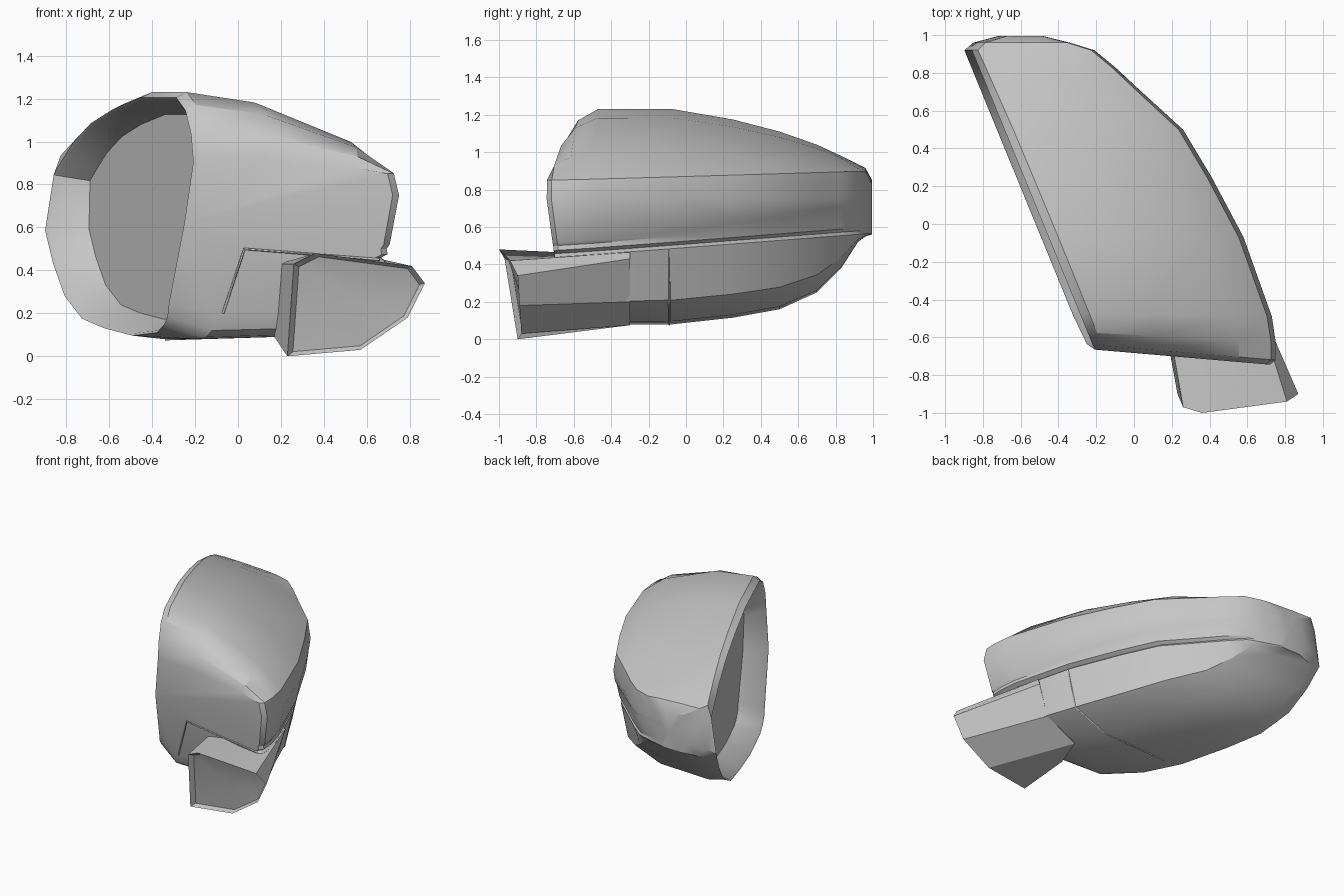
import bpy, bmesh
from mathutils import Vector

if "Cube" in bpy.data.objects:
    bpy.data.objects.remove(bpy.data.objects["Cube"])

grey = bpy.data.materials.new("plain_grey")
grey.use_nodes = True
grey.diffuse_color = (0.57, 0.57, 0.57, 1)
grey.node_tree.nodes["Principled BSDF"].inputs["Base Color"].default_value = grey.diffuse_color


def finish(bm, name):
    bmesh.ops.recalc_face_normals(bm, faces=bm.faces[:])
    mesh = bpy.data.meshes.new(name)
    bm.to_mesh(mesh)
    bm.free()
    mesh.materials.append(grey)
    obj = bpy.data.objects.new(name, mesh)
    bpy.context.collection.objects.link(obj)
    bpy.ops.object.select_all(action="DESELECT")
    obj.select_set(True)
    bpy.context.view_layer.objects.active = obj
    bpy.ops.object.shade_smooth_by_angle(angle=0.5)


def strip(bm, a, b, closed=False):
    """Quads between two vertex rows."""
    count = len(a)
    for i in range(count if closed else count - 1):
        j = (i + 1) % count
        bm.faces.new((a[i], a[j], b[j], b[i]))


def fan(bm, ring):
    """Cap a ring with triangles around its centre."""
    centre = bm.verts.new(sum((v.co for v in ring), Vector()) / len(ring))
    for i, v in enumerate(ring):
        bm.faces.new((v, ring[(i + 1) % len(ring)], centre))


def rim_x(y):
    return -0.85 + (0.9 - y) * 0.41


def section(y, rim, back, top, bottom, skew):
    """Open profile from upper rim, over the back, to lower rim."""
    crease = min(0.87 + 0.03 * y, top - 0.02)
    low = 0.49 + 0.077 * y
    ramp = min(1, max(0, (y + 0.1) / 0.2))
    step = (low + 0.06) * (1 - ramp) + (0.59 + 0.12 * y) * ramp
    ledge = 0.955 + 0.03 * ramp
    tip = 0.2 * max(0, y - 0.6)
    up = lambda g: crease + (top - crease) * g
    down = lambda g: bottom + (low - bottom) * g
    rows = [(0, top - 0.025 - tip), (0.05, up(1)), (0.36, up(0.87)), (0.8, up(0.38)),
            (0.975, crease), (1, 0.75), (ledge, step + 0.02), (ledge - 0.015, step),
            (0.945, low + 0.035), (0.91, low + 0.018), (0.935, low),
            (0.87, down(0.32)), (0.61, down(0.04)), (0.1, bottom)]
    points = [Vector((rim + (back - rim) * f, y + skew * (1.5 * max(0, 0.75 - z) - f), z))
              for f, z in rows]
    # Lower rim pulls back along the slanted opening near the front
    pull = 0.3 * max(0, -0.07 - y)
    points.append(Vector((rim - 0.41 * pull - 0.04, y + pull, down(0.04 + 2 * skew) + tip)))
    return points


# Housing: stations of y, back x, top z, bottom z, forward skew
stations = [
    (-0.665, 0.72, 0.93, 0.2, 0.08), (-0.64, 0.75, 1.06, 0.12, 0.08),
    (-0.575, 0.75, 1.17, 0.09, 0.05), (-0.47, 0.73, 1.23, 0.08, 0.02),
    (-0.07, 0.58, 1.23, 0.08, 0), (0.25, 0.41, 1.175, 0.115, 0),
    (0.5, 0.26, 1.11, 0.16, 0), (0.7, 0.04, 1.04, 0.25, 0),
    (0.83, -0.1, 0.98, 0.38, 0), (0.92, -0.21, 0.935, 0.52, 0)]
sections = [section(y, rim_x(y), *rest) for y, *rest in stations]
# Rounded far tip beyond the opening
sections.append(section(0.96, -0.81, -0.34, 0.915, 0.55, 0))
sections.append(section(0.995, -0.68, -0.48, 0.85, 0.56, 0))

bm = bmesh.new()
rows = [[bm.verts.new(p) for p in s] for s in sections]
for a, b in zip(rows, rows[1:]):
    strip(bm, a, b)
fan(bm, rows[-1])
for a, b in zip(rows[-3:], rows[-2:]):
    bm.faces.new((a[0], a[-1], b[-1], b[0]))

# Front face spreads from the middle of the near rim
near_rim = bm.verts.new((-0.25, -0.635, 0.62))
for a, b in zip(rows[0], rows[0][1:]):
    bm.faces.new((near_rim, a, b))

# Rim lip, recess wall and flat mirror plate
open_rows = rows[:-2]
rim = [r[0] for r in open_rows] + [r[-1] for r in reversed(open_rows)] + [near_rim]
centre = sum((v.co for v in rim), Vector()) / len(rim)
inward = Vector((0.925, 0.38, 0))


def inset(scale, depth, flatten):
    ring = []
    for v in rim:
        offset = (v.co - centre) * scale
        offset -= inward * offset.dot(inward) * flatten
        ring.append(bm.verts.new(centre + offset + inward * depth))
    return ring


lip, plate = inset(0.98, 0.01, 0), inset(0.86, 0.15, 1)
strip(bm, rim, lip, True)
strip(bm, lip, plate, True)
fan(bm, plate)
finish(bm, "mirror_housing")

# Mounting arm: root ring sunk into the lower cover, slanted end with a shallow recess
root = [(0.17, -0.57, 0.09), (0.19, -0.57, 0.43), (0.34, -0.57, 0.46), (0.61, -0.3, 0.465),
        (0.6, -0.3, 0.43), (0.53, -0.3, 0.2), (0.28, -0.3, 0.075)]
end = [(0.23, -0.9, 0), (0.26, -0.97, 0.43), (0.36, -1, 0.48), (0.81, -0.94, 0.42),
       (0.87, -0.9, 0.34), (0.79, -0.89, 0.18), (0.57, -0.88, 0.03)]
bm = bmesh.new()
rings = [[bm.verts.new(p) for p in ring] for ring in (root, end)]
middle = sum((v.co for v in rings[1]), Vector()) / len(end)
rings.append([bm.verts.new(v.co.lerp(middle, 0.08) + Vector((0, 0.03, 0))) for v in rings[1]])
for a, b in zip(rings, rings[1:]):
    strip(bm, a, b, True)
fan(bm, rings[0])
fan(bm, rings[-1])
finish(bm, "mounting_arm")


# Thin panel seams on the lower cover
def seam(name, points):
    curve = bpy.data.curves.new(name, "CURVE")
    curve.dimensions = "3D"
    curve.bevel_depth = 0.006
    curve.bevel_resolution = 0
    spline = curve.splines.new("POLY")
    spline.points.add(len(points) - 1)
    for p, co in zip(spline.points, points):
        p.co = (*co, 1)
    curve.materials.append(grey)
    bpy.context.collection.objects.link(bpy.data.objects.new(name, curve))


seam("side_seam", [a.lerp(b, 0.95) for a, b in zip(sections[3][10:14], sections[4][10:14])])
seam("front_seam", [(0.66, -0.706, 0.45), (0.03, -0.658, 0.5), (-0.07, -0.615, 0.2)])
